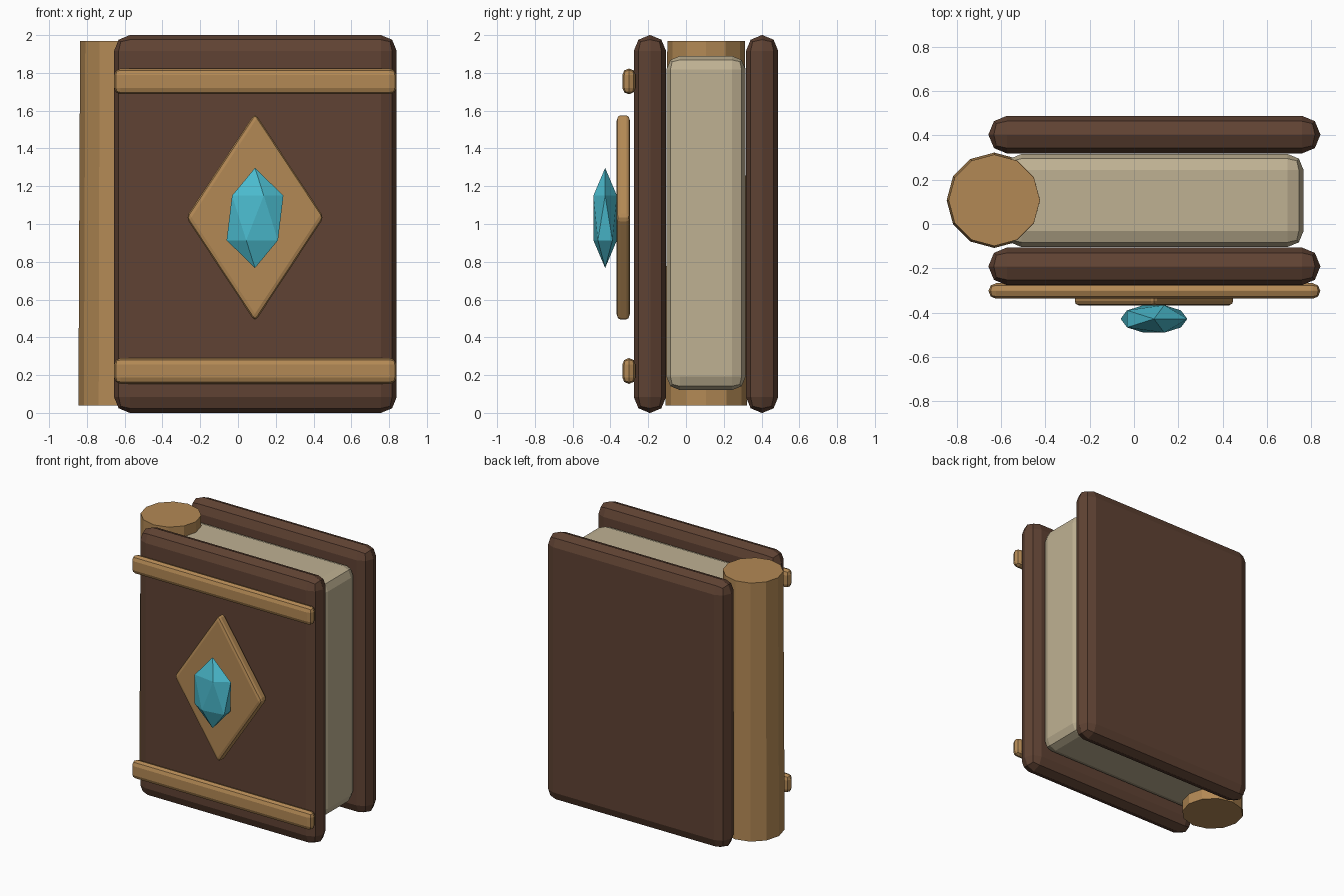
import bpy, bmesh, math
from mathutils import Matrix, Vector

if "Cube" in bpy.data.objects:
    bpy.data.objects.remove(bpy.data.objects["Cube"])


def material(name, rgb):
    m = bpy.data.materials.new(name)
    m.diffuse_color = (*rgb, 1)
    m.use_nodes = True
    m.node_tree.nodes["Principled BSDF"].inputs["Base Color"].default_value = m.diffuse_color
    return m


LEATHER = material("leather", (0.115, 0.055, 0.033))
BRASS = material("brass", (0.45, 0.25, 0.09))
PAPER = material("paper", (0.52, 0.44, 0.29))
CRYSTAL = material("crystal", (0.07, 0.50, 0.62))


def add_object(name, bm, mat):
    me = bpy.data.meshes.new(name)
    bmesh.ops.recalc_face_normals(bm, faces=bm.faces)
    bm.to_mesh(me)
    bm.free()
    me.materials.append(mat)
    ob = bpy.data.objects.new(name, me)
    bpy.context.collection.objects.link(ob)
    return ob


def bevelled_box(lo, hi, width):
    """Box between two corners with every edge rounded in two flat steps."""
    lo, hi = Vector(lo), Vector(hi)
    bm = bmesh.new()
    bmesh.ops.create_cube(bm, size=1, matrix=Matrix.Translation((lo + hi) / 2)
                          @ Matrix.Diagonal((*(hi - lo), 1)))
    bmesh.ops.bevel(bm, geom=bm.edges[:], offset=width, segments=2,
                    profile=0.5, affect='EDGES', clamp_overlap=True)
    return bm


# Covers
for name, y in (("front_cover", -0.276), ("back_cover", 0.318)):
    add_object(name, bevelled_box((-0.656, y, 0), (0.84, y + 0.17, 2), 0.083), LEATHER)

# Page block
add_object("pages", bevelled_box((-0.58, -0.104, 0.12), (0.765, 0.316, 1.89), 0.073), PAPER)

# Spine: slightly tapered twelve-sided column
bm = bmesh.new()
bmesh.ops.create_cone(bm, cap_ends=True, segments=12, radius1=0.215, radius2=0.206,
                      depth=1.93, matrix=Matrix.Translation((-0.63, 0.107, 1.005)))
add_object("spine", bm, BRASS)

# Bands across the front cover
for name, z in (("lower_band", 0.222), ("upper_band", 1.755)):
    add_object(name, bevelled_box((-0.656, -0.337, z - 0.068), (0.84, -0.267, z + 0.068), 0.034), BRASS)

# Diamond plate: bevelled square turned on its corner and stretched
bm = bevelled_box((-0.258, -0.036, -0.258), (0.258, 0.036, 0.258), 0.02)
bm.transform(Matrix.Translation((0.09, -0.332, 1.035)) @ Matrix.Diagonal((1, 1, 1.515, 1))
             @ Matrix.Rotation(math.radians(45), 4, 'Y'))
add_object("diamond_plate", bm, BRASS)

# Gem: flattened icosahedron
bm = bmesh.new()
bmesh.ops.create_icosphere(bm, subdivisions=1, radius=1,
                           matrix=Matrix.Translation((0.09, -0.428, 1.032))
                           @ Matrix.Diagonal((0.168, 0.073, 0.265, 1)))
add_object("gem", bm, CRYSTAL)
